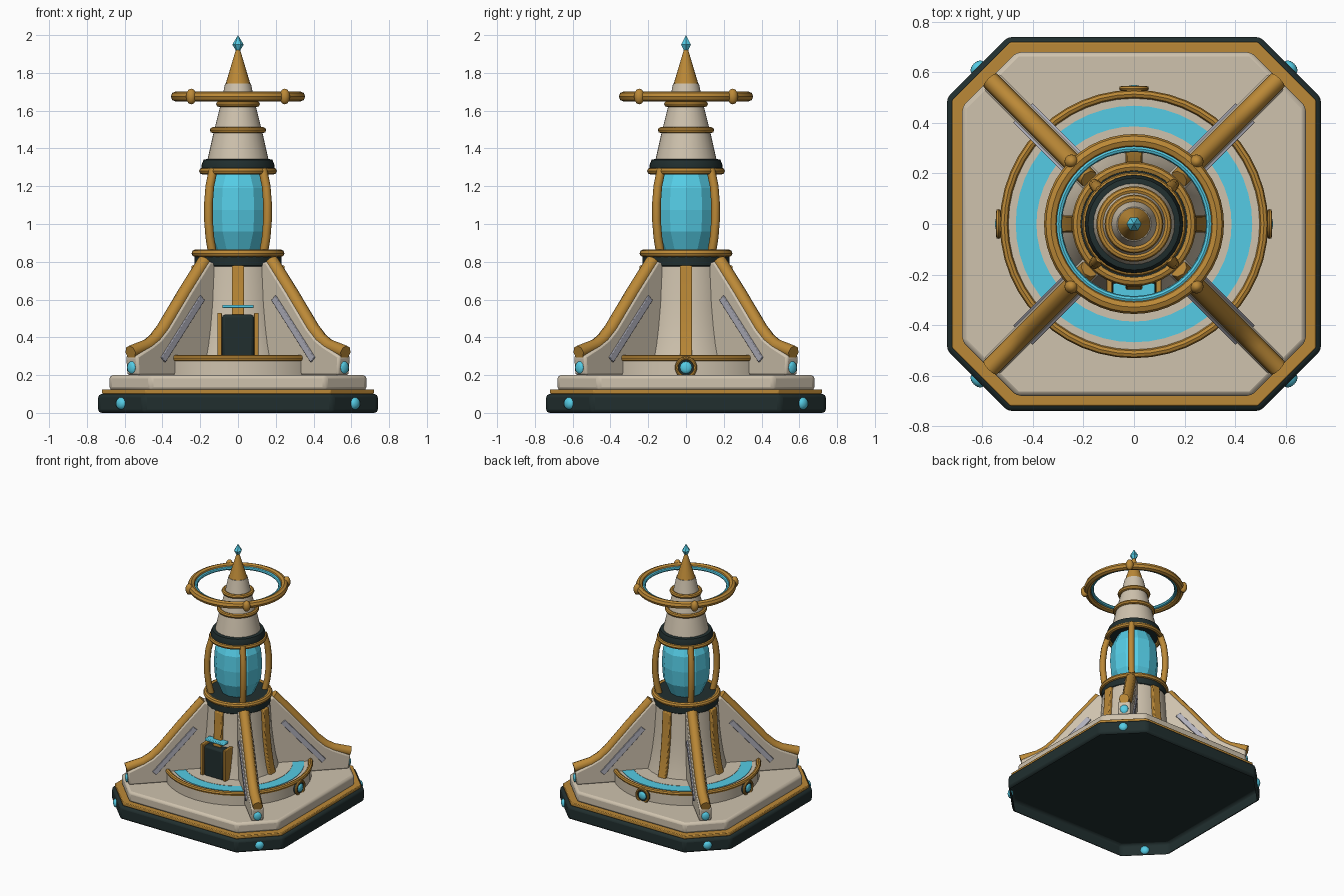
import bpy, bmesh, math
from mathutils import Matrix, Vector

if "Cube" in bpy.data.objects:
    bpy.data.objects.remove(bpy.data.objects["Cube"], do_unlink=True)


def material(name, rgb):
    m = bpy.data.materials.new(name)
    m.use_nodes = True
    m.diffuse_color = (*rgb, 1)
    m.node_tree.nodes["Principled BSDF"].inputs["Base Color"].default_value = (*rgb, 1)
    return m


STONE = material("warm stone", (.62, .54, .42))
GOLD = material("aged gold", (.5, .25, .038))
DARK = material("dark slate", (.015, .028, .028))
BLUE = material("crystal blue", (.09, .6, .78))
STEEL = material("pale steel", (.43, .43, .5))
DIAGONALS = [math.radians(45 + 90 * i) for i in range(4)]


def finish(ob, mat, smooth=True, bevel=0):
    """Set the colour, optional bevel and shading of a new object."""
    ob.data.materials.append(mat)
    bpy.ops.object.select_all(action='DESELECT')
    ob.select_set(True)
    bpy.context.view_layer.objects.active = ob
    if bevel:
        mod = ob.modifiers.new("Bevel", 'BEVEL')
        mod.width, mod.segments, mod.limit_method = bevel, 2, 'ANGLE'
        mod.angle_limit = math.radians(35)
    if smooth:
        bpy.ops.object.shade_smooth_by_angle(angle=math.radians(35))
    return ob


def from_bmesh(name, bm, mat, smooth=True, bevel=0):
    bmesh.ops.recalc_face_normals(bm, faces=bm.faces)
    me = bpy.data.meshes.new(name)
    bm.to_mesh(me)
    bm.free()
    ob = bpy.data.objects.new(name, me)
    bpy.context.collection.objects.link(ob)
    return finish(ob, mat, smooth, bevel)


def lathe(name, profile, mat, segs=32, smooth=True):
    """Spin (radius, z) points around z and close both ends."""
    bm = bmesh.new()
    rings = []
    for r, z in profile:
        rings.append([bm.verts.new((r * math.cos(2 * math.pi * i / segs),
                                    r * math.sin(2 * math.pi * i / segs), z))
                      for i in range(segs)])
    for a, b in zip(rings, rings[1:]):
        for i in range(segs):
            j = (i + 1) % segs
            bm.faces.new((a[i], a[j], b[j], b[i]))
    bm.faces.new(rings[0])
    bm.faces.new(rings[-1])
    bmesh.ops.remove_doubles(bm, verts=bm.verts, dist=1e-5)
    return from_bmesh(name, bm, mat, smooth)


def prism(name, outline, depth, mat, frame, bevel=0):
    """Extrude a flat outline symmetrically along its local z by +-depth."""
    bm = bmesh.new()
    face = bm.faces.new([bm.verts.new((x, y, -depth)) for x, y in outline])
    new = bmesh.ops.extrude_face_region(bm, geom=[face])["geom"]
    bmesh.ops.translate(bm, vec=(0, 0, 2 * depth),
                        verts=[v for v in new if isinstance(v, bmesh.types.BMVert)])
    bm.transform(frame)
    return from_bmesh(name, bm, mat, bevel=bevel)


def radial(angle, side=0):
    """Frame whose x runs outward, y runs up, and z runs sideways."""
    return (Matrix.Rotation(angle, 4, 'Z') @ Matrix.Rotation(math.pi / 2, 4, 'X')
            @ Matrix.Translation((0, 0, side)))


def outward(angle, dist, z):
    """Frame whose z points outward at the given angle."""
    return (Matrix.Rotation(angle, 4, 'Z') @ Matrix.Translation((dist, 0, z))
            @ Matrix.Rotation(math.pi / 2, 4, 'Y'))


def ring(name, z, major, minor, mat, segs=40, frame=None):
    bpy.ops.mesh.primitive_torus_add(major_radius=major, minor_radius=minor,
                                     major_segments=segs, minor_segments=8)
    ob = bpy.context.object
    ob.name = name
    ob.data.transform(frame or Matrix.Translation((0, 0, z)))
    return finish(ob, mat)


def box(name, centre, size, mat, bevel=0):
    bm = bmesh.new()
    bmesh.ops.create_cube(bm, size=1)
    bm.transform(Matrix.Translation(centre) @ Matrix.Diagonal((*size, 1)))
    return from_bmesh(name, bm, mat, bevel=bevel)


def disc(name, angle, dist, z, radius, depth, mat, segs=16):
    """Short cylinder facing outward at the given angle."""
    bm = bmesh.new()
    bmesh.ops.create_cone(bm, cap_ends=True, segments=segs, radius1=radius,
                          radius2=radius * .9, depth=depth)
    bm.transform(outward(angle, dist, z))
    return from_bmesh(name, bm, mat)


def ball(name, frame, size, mat, segs=10):
    """Sphere squashed to the given half sizes."""
    bm = bmesh.new()
    bmesh.ops.create_uvsphere(bm, u_segments=segs, v_segments=6, radius=1)
    bm.transform(frame @ Matrix.Diagonal((*size, 1)))
    return from_bmesh(name, bm, mat)


def tube(name, path, radius, angle, mat):
    """Round bar along (radius, z) points in the upright plane at an angle."""
    curve = bpy.data.curves.new(name, 'CURVE')
    curve.dimensions = '3D'
    curve.bevel_depth, curve.bevel_resolution, curve.use_fill_caps = radius, 2, True
    spline = curve.splines.new('POLY')
    spline.points.add(len(path) - 1)
    for p, (r, z) in zip(spline.points, path):
        p.co = (r * math.cos(angle), r * math.sin(angle), z, 1)
    curve.materials.append(mat)
    ob = bpy.data.objects.new(name, curve)
    bpy.context.collection.objects.link(ob)


def octagon(name, half, cut, z0, z1, mat, bevel):
    pts = [(half, -cut), (half, cut), (cut, half), (-cut, half),
           (-half, cut), (-half, -cut), (-cut, -half), (cut, -half)]
    return prism(name, pts, (z1 - z0) / 2, mat,
                 Matrix.Translation((0, 0, (z0 + z1) / 2)), bevel)


# Stepped octagonal base, hollow underneath
plinth = octagon("base_plinth", .74, .5, 0, .1, DARK, .018)
bpy.ops.object.modifier_apply(modifier="Bevel")
bm = bmesh.new()
bm.from_mesh(plinth.data)
bmesh.ops.delete(bm, geom=[f for f in bm.faces if f.normal.z < -.99], context='FACES')
bm.to_mesh(plinth.data)
bm.free()
octagon("base_trim", .72, .49, .101, .125, GOLD, .005)
octagon("base_deck", .68, .465, .12, .2, STONE, .018)

# Round dais with an inlaid glowing band
lathe("dais", [(.52, .19), (.52, .285)], STONE, 48)
ring("dais_rim", .29, .514, .017, GOLD, 48)
lathe("dais_glow_band", [(.386, .28), (.386, .289), (.468, .289), (.468, .28)], BLUE, 48)
lathe("dais_floor", [(.386, .28), (.386, .291)], STONE, 48)

# Medallions on the dais, on every side but the front
for a in (0, math.pi / 2, math.pi):
    disc("medallion_back", a, .52, .24, .055, .036, DARK, 20)
    ring("medallion_ring", 0, .05, .009, GOLD, 20, outward(a, .537, .24))
    ball("medallion_gem", outward(a, .538, .24), (.032, .032, .012), BLUE, 12)

# Tapering lower tower with four ribs
tower = [(.288, .28), (.268, .36), (.252, .46), (.238, .58), (.226, .78)]
lathe("lower_tower", tower, STONE)
for i in range(4):
    part = tower[2:] if i == 3 else tower
    outline = [(r + .02, z) for r, z in part] + [(r - .03, z) for r, z in reversed(part)]
    prism("tower_rib", outline, .033, GOLD, radial(i * math.pi / 2), .006)

# Front door
box("door", (0, -.24, .4), (.17, .124, .24), DARK, .015)
for x in (-.097, .097):
    box("door_jamb", (x, -.245, .405), (.022, .13, .25), GOLD, .004)
box("door_light", (0, -.265, .563), (.165, .06, .018), BLUE, .005)

# Four diagonal buttresses with rails, side strips and gems
rail = [(.25, .805), (.4, .635), (.56, .445), (.62, .39), (.68, .355), (.805, .32)]
fin = [(.15, .2), (.79, .2), (.8, .3)] + rail[-2::-1] + [(.15, .77)]
along = Vector((.295, -.33)).normalized() * .22
across = Vector((-along.y, along.x)).normalized() * .019
mid = Vector((.462, .445))
strip = [mid - along - across, mid + along - across, mid + along + across, mid - along + across]
for a in DIAGONALS:
    prism("buttress", fin, .044, STONE, radial(a), .012)
    for side in (-.046, .046):
        prism("buttress_strip", strip, .008, STEEL, radial(a, side), .003)
    tube("buttress_rail", rail, .037, a, GOLD)
    ball("buttress_gem", outward(a, .798, .24), (.034, .03, .013), BLUE)
    ball("base_gem", outward(a, .877, .05), (.033, .033, .02), BLUE)

# Lantern room: collar, faceted glass and curved struts
lathe("lantern_collar", [(.216, .765), (.23, .78), (.23, .845), (.215, .857)], DARK)
ring("collar_ring", .845, .226, .02, GOLD)
lathe("lantern_glass", [(.11, .84), (.163, .96), (.172, 1.075), (.163, 1.19), (.11, 1.3)],
      BLUE, 12, smooth=False)
strut = [(.19, .84), (.211, .93), (.221, 1.02), (.221, 1.11), (.211, 1.2), (.185, 1.29)]
for a in DIAGONALS:
    tube("lantern_strut", strut, .023, a, GOLD)

# Cap and tapering spire
ring("cap_ring", 1.28, .188, .018, GOLD)
lathe("lantern_cap", [(.19, 1.28), (.194, 1.31), (.182, 1.34), (.16, 1.345)], DARK)
lathe("upper_tower", [(.163, 1.335), (.128, 1.49), (.09, 1.64), (.068, 1.745)], STONE)
ring("spire_ring_low", 1.497, .133, .016, GOLD)
ring("spire_ring_high", 1.635, .1, .016, GOLD)
lathe("spire_cone", [(.066, 1.74), (.009, 1.93)], GOLD, 20)
lathe("spire_crystal", [(.004, 1.905), (.03, 1.95), (.0, 2.0)], BLUE, 6, smooth=False)

# Floating halo with a glowing inner edge and four knobs
ring("halo", 1.675, .329, .027, GOLD, 48)
ring("halo_glow", 1.675, .298, .013, BLUE, 48)
for a in DIAGONALS:
    ball("halo_knob", Matrix.Translation((.35 * math.cos(a), .35 * math.sin(a), 1.675)),
         (.028, .028, .042), GOLD, 12)
